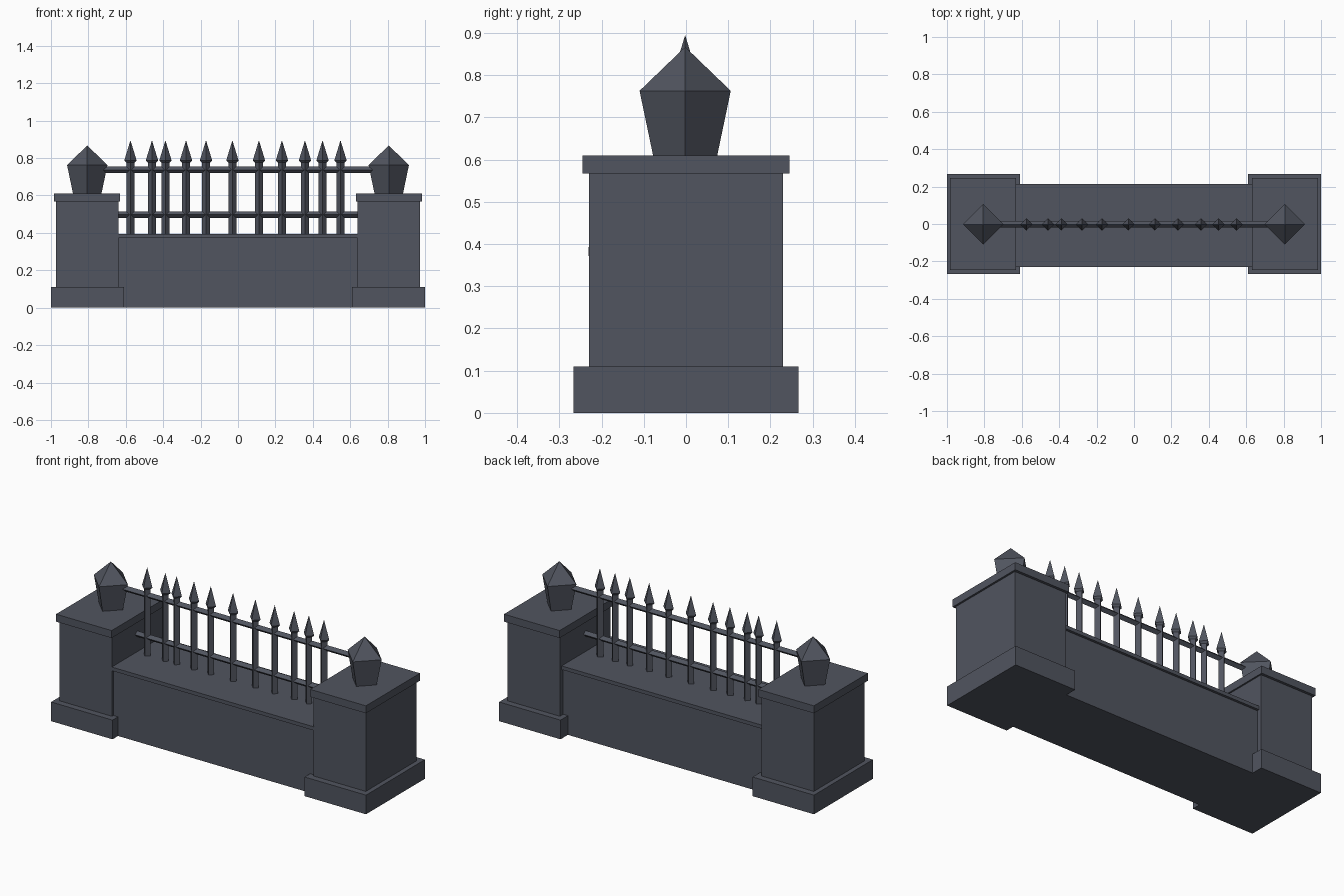
import bpy
import bmesh
from math import cos, sin, pi

cube = bpy.data.objects.get("Cube")
if cube:
    bpy.data.objects.remove(cube, do_unlink=True)

# Single slate colour
slate = bpy.data.materials.new("slate_grey")
slate.use_nodes = True
COLOUR = (0.082, 0.09, 0.115, 1)
slate.diffuse_color = COLOUR
slate.node_tree.nodes["Principled BSDF"].inputs["Base Color"].default_value = COLOUR


def finish(name, bm):
    bmesh.ops.recalc_face_normals(bm, faces=bm.faces)
    mesh = bpy.data.meshes.new(name)
    bm.to_mesh(mesh)
    bm.free()
    mesh.materials.append(slate)
    obj = bpy.data.objects.new(name, mesh)
    bpy.context.collection.objects.link(obj)
    return obj


def box(name, x, y, z):
    """Box spanning three (low, high) ranges."""
    bm = bmesh.new()
    bmesh.ops.create_cube(bm, size=1)
    for v in bm.verts:
        v.co = [r[0] if c < 0 else r[1] for c, r in zip(v.co, (x, y, z))]
    return finish(name, bm)


def spindle(name, profile, location, along_x=False):
    """Four-sided diamond lathe of (radius, height) points."""
    bm = bmesh.new()
    rings = []
    for r, h in profile:
        if r == 0:
            rings.append([bm.verts.new((0, 0, h))] * 4)
        else:
            rings.append([bm.verts.new((r * cos(k * pi / 2), r * sin(k * pi / 2), h))
                          for k in range(4)])
    for low, high in zip(rings, rings[1:]):
        for k in range(4):
            n = (k + 1) % 4
            corners = [low[k], low[n], high[n], high[k]]
            bm.faces.new(list(dict.fromkeys(corners)))
    for ring in (rings[0], rings[-1]):
        if len(set(ring)) == 4:
            bm.faces.new(ring)
    obj = finish(name, bm)
    obj.location = location
    if along_x:
        obj.rotation_euler.y = pi / 2
    return obj


# Pillars: plinth, shaft, cap and faceted finial on each side
for side, s in (("left", 1), ("right", -1)):
    def span(a, b):
        return tuple(sorted((s * a, s * b)))
    box(side + "_plinth", span(0.61, 1.0), (-0.267, 0.267), (0, 0.11))
    box(side + "_pillar", span(0.64, 0.973), (-0.23, 0.23), (0.11, 0.567))
    box(side + "_cap", span(0.631, 0.984), (-0.245, 0.245), (0.567, 0.61))
    spindle(side + "_finial", [(0.076, 0.61), (0.108, 0.763), (0, 0.867)],
            (s * 0.806, -0.002, 0))

# Low wall with its coping slab
box("wall", (-0.65, 0.65), (-0.217, 0.2), (0, 0.372))
box("wall_coping", (-0.645, 0.645), (-0.231, 0.214), (0.372, 0.393))

# Horizontal rails
for name, half, z in (("lower_rail", 0.66, 0.497), ("upper_rail", 0.74, 0.737)):
    spindle(name, [(0.017, -half), (0.017, half)], (0, -0.002, z), along_x=True)

# Spear-topped bars, unevenly spaced
BAR_X = (-0.575, -0.46, -0.388, -0.278, -0.171, -0.03,
         0.112, 0.235, 0.358, 0.452, 0.548)
for i, x in enumerate(BAR_X):
    spindle(f"bar_{i + 1}",
            [(0.021, 0.385), (0.021, 0.775), (0.033, 0.787), (0, 0.895)],
            (x, -0.002, 0))
